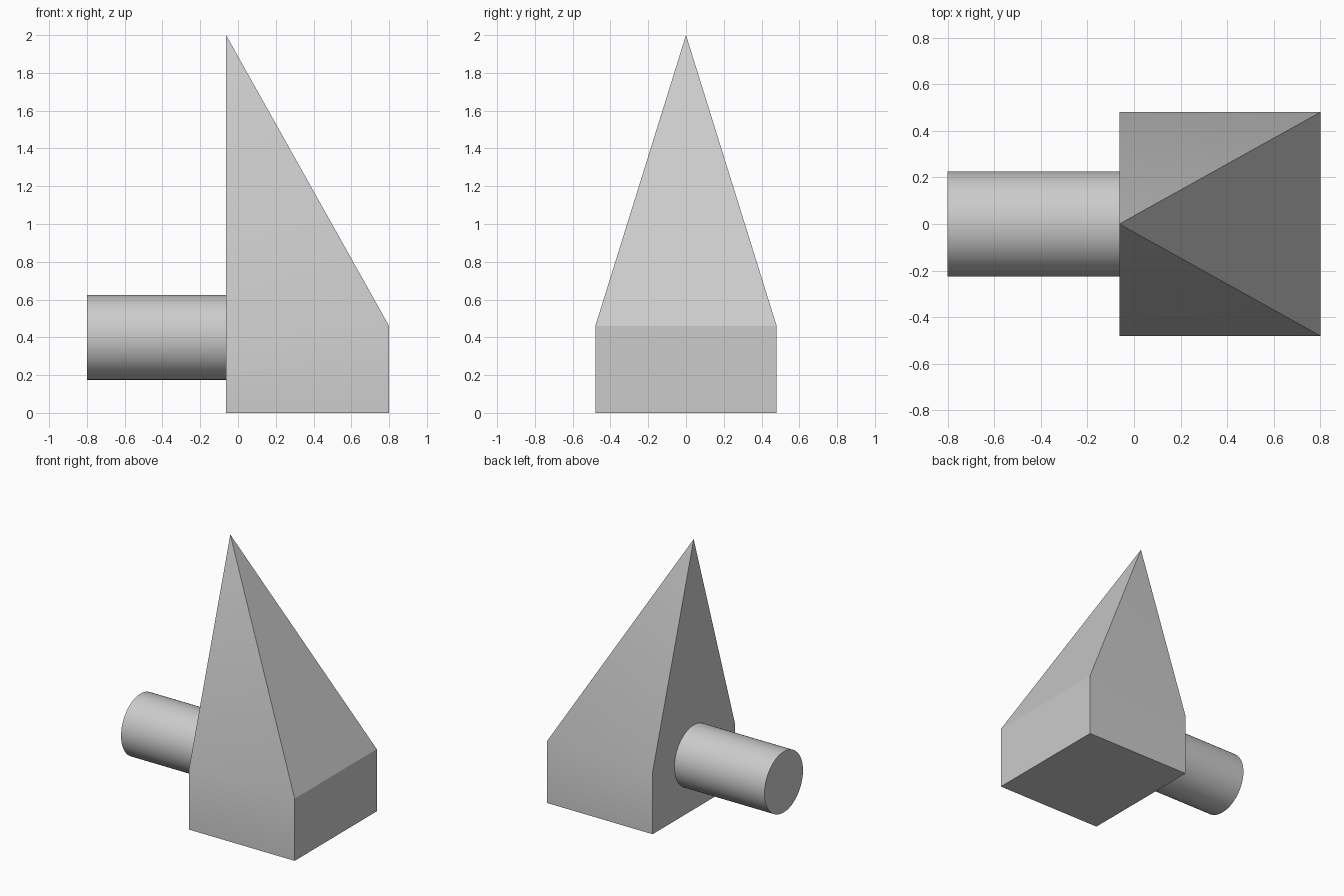
import bpy
import bmesh
import math

cube = bpy.data.objects.get("Cube")
if cube:
    bpy.data.objects.remove(cube, do_unlink=True)

GREY = (0.6, 0.6, 0.6, 1)
grey = bpy.data.materials.new("light grey")
grey.use_nodes = True
grey.diffuse_color = GREY
grey.node_tree.nodes["Principled BSDF"].inputs["Base Color"].default_value = GREY


def finish(obj, angle):
    """Give an object its material and smooth its shallow edges."""
    obj.data.materials.append(grey)
    bpy.ops.object.select_all(action="DESELECT")
    obj.select_set(True)
    bpy.context.view_layer.objects.active = obj
    bpy.ops.object.shade_smooth_by_angle(angle=math.radians(angle))


BACK, FRONT, HALF = -0.063, 0.80, 0.48
EAVES, TOP = 0.46, 2.0

# Block: square base rising into a leaning spire, flush with the shaft side
bm = bmesh.new()
corners = [(BACK, -HALF), (FRONT, -HALF), (FRONT, HALF), (BACK, HALF)]
lower = [bm.verts.new((x, y, 0)) for x, y in corners]
upper = [bm.verts.new((x, y, EAVES)) for x, y in corners]
apex = bm.verts.new((BACK, 0, TOP))
bm.faces.new(lower[::-1])
for i in range(3):
    bm.faces.new((lower[i], lower[i + 1], upper[i + 1], upper[i]))
    bm.faces.new((upper[i], upper[i + 1], apex))
bm.faces.new((lower[3], lower[0], upper[0], apex, upper[3]))
mesh = bpy.data.meshes.new("spire_block")
bm.to_mesh(mesh)
bm.free()
block = bpy.data.objects.new("spire_block", mesh)
bpy.context.collection.objects.link(block)
finish(block, 20)

# Round shaft standing out from the flat side
END = -0.80
bpy.ops.mesh.primitive_cylinder_add(
    vertices=64, radius=0.225, depth=BACK - END,
    location=((BACK + END) / 2, 0, 0.4), rotation=(0, math.pi / 2, 0))
shaft = bpy.context.object
shaft.name = "round_shaft"
finish(shaft, 30)
